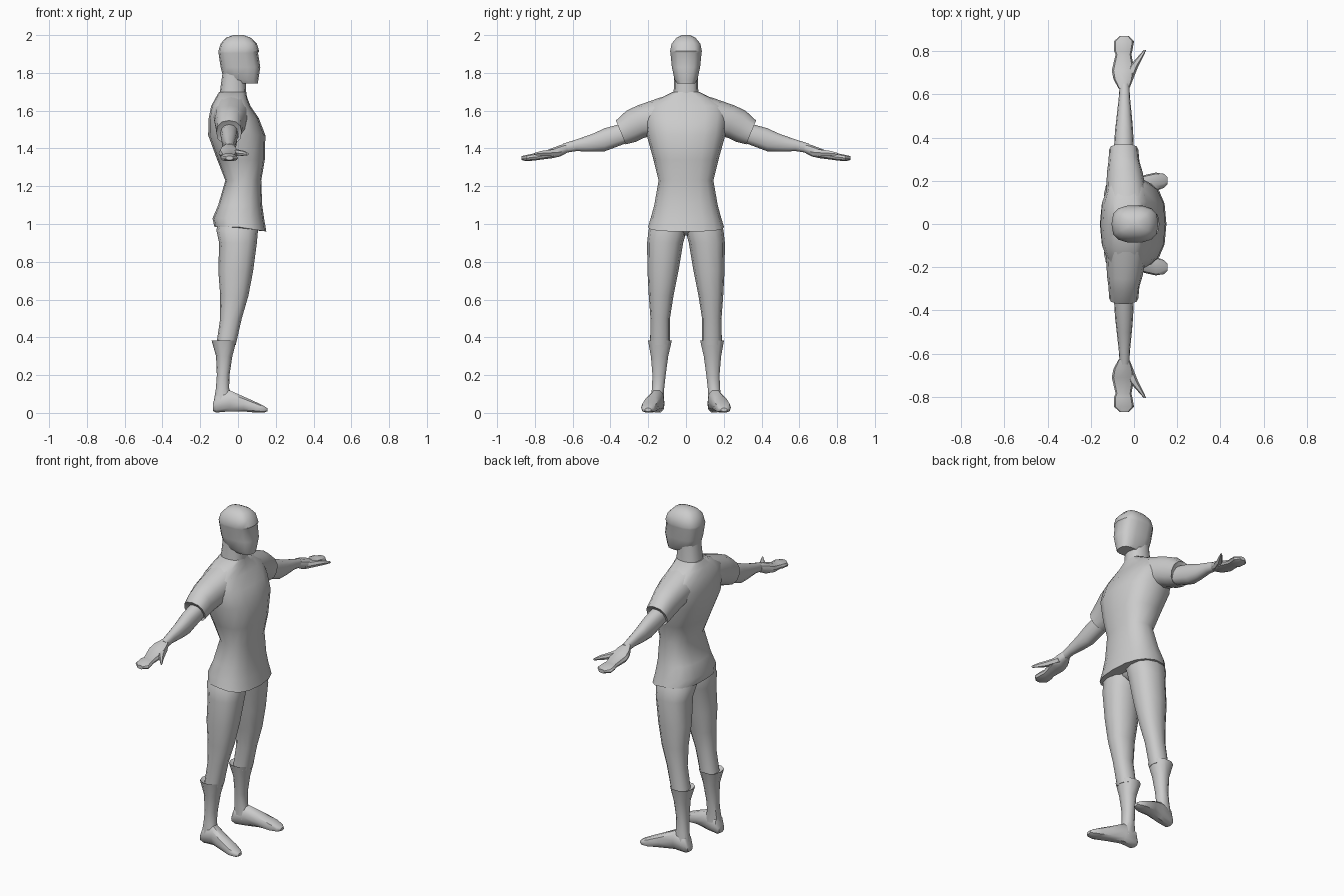
import bpy, bmesh, math

AXES = {'z': (2, 0, 1), 'y': (1, 0, 2), 'x': (0, 1, 2)}   # (along, u, v)


def loft(name, axis, rings, sides=12, power=2.3, mirror=False):
    """Skin superellipse rings: (along, u_min, u_max, v_min, v_max[, tilt])."""
    a, u, v = AXES[axis]
    bm = bmesh.new()
    loops = []
    for r in rings:
        pos, u0, u1, v0, v1 = r[:5]
        tilt = r[5] if len(r) > 5 else 0
        loop = []
        for i in range(sides):
            t = 2 * math.pi * i / sides
            c, s = math.cos(t), math.sin(t)
            cu = math.copysign(abs(c) ** (2 / power), c)
            sv = math.copysign(abs(s) ** (2 / power), s)
            p = [0, 0, 0]
            p[a] = pos + tilt * sv
            p[u] = (u0 + u1) / 2 + cu * (u1 - u0) / 2
            p[v] = (v0 + v1) / 2 + sv * (v1 - v0) / 2
            loop.append(bm.verts.new(p))
        loops.append(loop)
    for A, B in zip(loops, loops[1:]):
        for i in range(sides):
            j = (i + 1) % sides
            bm.faces.new((A[i], A[j], B[j], B[i]))
    bm.faces.new(loops[0])
    bm.faces.new(loops[-1])
    bmesh.ops.recalc_face_normals(bm, faces=bm.faces)
    me = bpy.data.meshes.new(name)
    bm.to_mesh(me)
    bm.free()
    ob = bpy.data.objects.new(name, me)
    bpy.context.collection.objects.link(ob)
    if mirror:
        m = ob.modifiers.new("mirror", 'MIRROR')
        m.use_axis = (False, True, False)
        m.use_mirror_merge = False
    bpy.ops.object.select_all(action='DESELECT')
    ob.select_set(True)
    bpy.context.view_layer.objects.active = ob
    bpy.ops.object.shade_smooth_by_angle(angle=math.radians(40))
    return ob


def sym(z, x0, x1, w):
    return (z, x0, x1, -w, w)


# Shirt body, hem dipping at the front
shirt = loft("shirt", 'z', [
    sym(0.985, -0.125, 0.15, 0.202), sym(1.03, -0.135, 0.138, 0.187),
    sym(1.10, -0.105, 0.128, 0.168), sym(1.23, -0.067, 0.123, 0.145),
    sym(1.34, -0.11, 0.142, 0.172), sym(1.47, -0.158, 0.145, 0.208),
    sym(1.56, -0.155, 0.11, 0.22), sym(1.625, -0.142, 0.066, 0.215),
    sym(1.665, -0.12, 0.05, 0.14), sym(1.70, -0.10, 0.042, 0.07)],
    sides=16, power=2.5)
for vert in shirt.data.vertices:
    if vert.co.z < 1.0:
        vert.co.z -= 0.025 * max(0, vert.co.x / 0.15)

# Neck and head
loft("neck", 'z', [sym(1.66, -0.10, 0.045, 0.07), sym(1.72, -0.093, 0.043, 0.064),
                   sym(1.80, -0.082, 0.04, 0.064)], power=2.5)
loft("head", 'z', [
    sym(1.745, -0.02, 0.105, 0.048), sym(1.765, -0.075, 0.108, 0.062),
    sym(1.83, -0.092, 0.118, 0.076), sym(1.905, -0.103, 0.106, 0.084),
    sym(1.915, -0.104, 0.112, 0.086), sym(1.955, -0.092, 0.10, 0.077),
    sym(1.985, -0.065, 0.07, 0.052), sym(2.0, -0.025, 0.03, 0.022)],
    sides=14, power=2.8)

# Sleeves with slanted cuffs
loft("sleeve", 'y', [
    (0.13, -0.13, 0.06, 1.48, 1.672), (0.24, -0.125, 0.04, 1.455, 1.628, 0.015),
    (0.29, -0.118, 0.025, 1.435, 1.60, 0.025),
    (0.345, -0.115, 0.02, 1.422, 1.548, 0.026),
    (0.335, -0.10, 0.008, 1.435, 1.535, 0.026)], mirror=True)

# Forearms, hands and thumbs
loft("forearm", 'y', [
    (0.31, -0.095, 0.0, 1.43, 1.54), (0.43, -0.088, -0.004, 1.385, 1.507),
    (0.50, -0.08, -0.01, 1.383, 1.475), (0.58, -0.071, -0.018, 1.386, 1.448),
    (0.65, -0.066, -0.022, 1.375, 1.425)], mirror=True)
loft("hand", 'y', [
    (0.625, -0.07, -0.022, 1.378, 1.43), (0.67, -0.095, -0.004, 1.355, 1.418),
    (0.71, -0.103, 0.002, 1.347, 1.402), (0.785, -0.085, -0.012, 1.338, 1.374),
    (0.80, -0.092, -0.008, 1.335, 1.375), (0.845, -0.093, 0.0, 1.332, 1.366),
    (0.87, -0.065, -0.025, 1.338, 1.36)], sides=10, mirror=True)
loft("thumb", 'y', [
    (0.66, -0.05, -0.008, 1.362, 1.40), (0.73, -0.022, 0.02, 1.358, 1.394),
    (0.77, 0.014, 0.04, 1.36, 1.388), (0.805, 0.045, 0.057, 1.364, 1.376)],
    sides=6, mirror=True)

# Trousers
loft("trouser_leg", 'z', [
    (1.04, -0.09, 0.10, 0.0, 0.16), (0.97, -0.115, 0.106, -0.005, 0.198),
    (0.90, -0.10, 0.10, 0.015, 0.206), (0.75, -0.104, 0.08, 0.04, 0.204),
    (0.62, -0.094, 0.055, 0.066, 0.197), (0.50, -0.094, 0.02, 0.085, 0.188),
    (0.36, -0.115, -0.012, 0.085, 0.19)], mirror=True)
loft("crotch", 'z', [sym(0.94, -0.06, 0.04, 0.02), sym(0.96, -0.09, 0.07, 0.06),
                     sym(1.02, -0.10, 0.10, 0.15)], mirror=False)

# Boots: flared shaft and foot
loft("boot_shaft", 'z', [
    (0.37, -0.122, -0.015, 0.085, 0.192), (0.383, -0.14, -0.008, 0.072, 0.204),
    (0.30, -0.116, -0.03, 0.092, 0.188), (0.20, -0.112, -0.045, 0.106, 0.179),
    (0.13, -0.117, -0.047, 0.114, 0.182), (0.05, -0.13, -0.02, 0.115, 0.19)],
    sides=10, mirror=True)
loft("boot_foot", 'x', [
    (-0.133, 0.125, 0.175, 0.01, 0.05), (-0.115, 0.113, 0.187, 0.0, 0.10),
    (-0.045, 0.116, 0.193, 0.006, 0.122), (0.03, 0.138, 0.222, 0.006, 0.088),
    (0.10, 0.152, 0.238, 0.0, 0.056), (0.14, 0.168, 0.232, 0.002, 0.036),
    (0.155, 0.185, 0.217, 0.008, 0.025)], sides=10, power=2.6, mirror=True)
